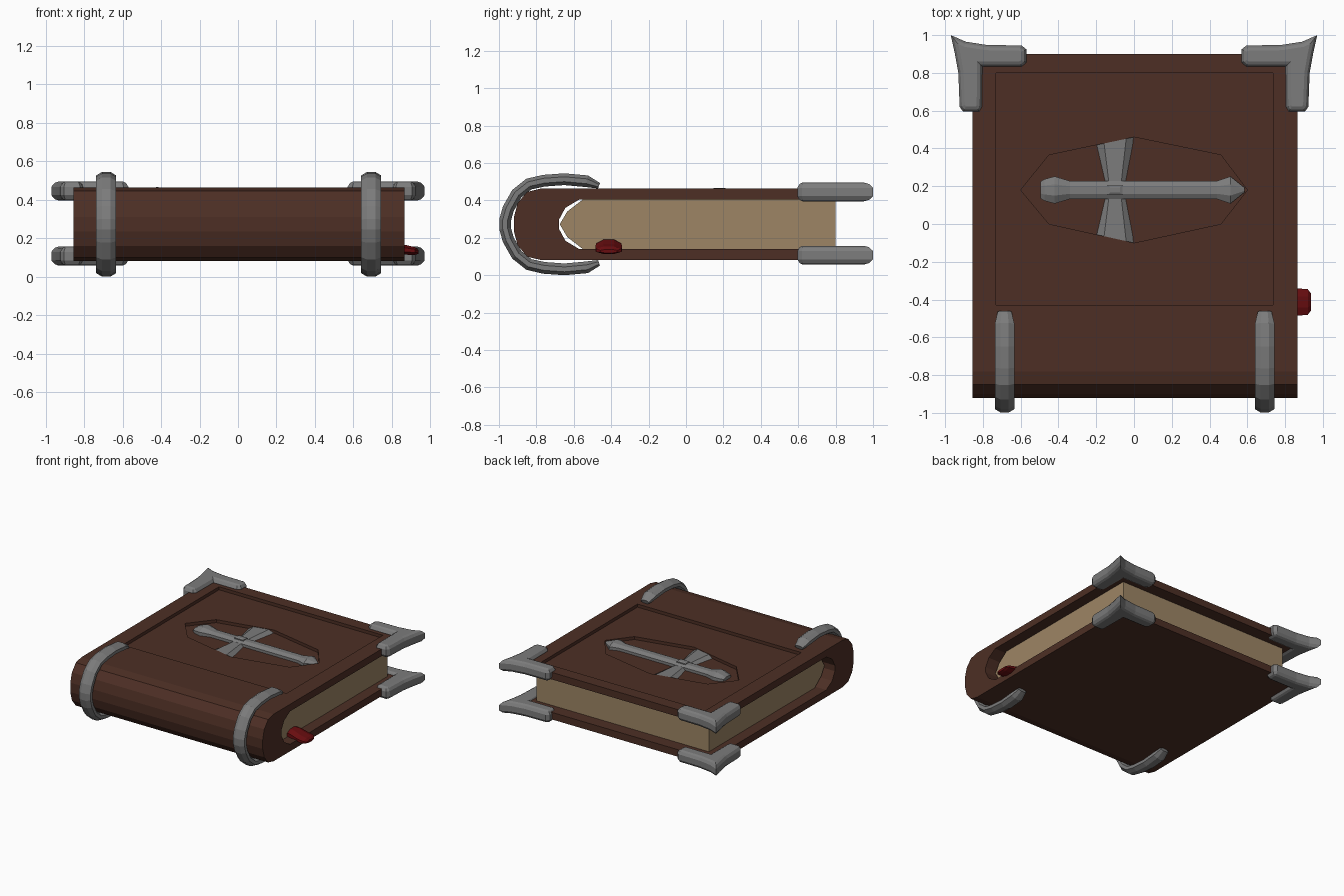
import bpy, bmesh, math
from mathutils import Vector

if "Cube" in bpy.data.objects:
    bpy.data.objects.remove(bpy.data.objects["Cube"])


def material(name, rgb):
    m = bpy.data.materials.new(name)
    m.diffuse_color = (*rgb, 1)
    m.use_nodes = True
    m.node_tree.nodes["Principled BSDF"].inputs["Base Color"].default_value = m.diffuse_color
    return m


LEATHER = material("brown leather", (0.074, 0.028, 0.018))
PAPER = material("old paper", (0.34, 0.235, 0.13))
METAL = material("grey metal", (0.20, 0.20, 0.20))
RED = material("red ribbon", (0.14, 0.004, 0.005))

MID_Z = 0.272  # height of the book's mirror plane


def loft(name, rings, mat):
    """Skin a row of equal-length point rings and cap both ends."""
    bm = bmesh.new()
    rows = [[bm.verts.new(p) for p in ring] for ring in rings]
    n = len(rows[0])
    for a, b in zip(rows, rows[1:]):
        for i in range(n):
            j = (i + 1) % n
            bm.faces.new((a[i], a[j], b[j], b[i]))
    bm.faces.new(rows[0])
    bm.faces.new(rows[-1])
    bmesh.ops.recalc_face_normals(bm, faces=bm.faces[:])
    me = bpy.data.meshes.new(name)
    bm.to_mesh(me)
    bm.free()
    me.materials.append(mat)
    ob = bpy.data.objects.new(name, me)
    bpy.context.collection.objects.link(ob)
    return ob


def prism_x(name, profile, x0, x1, mat):
    return loft(name, [[(x, y, z) for y, z in profile] for x in (x0, x1)], mat)


def prism_z(name, outline, z0, z1, mat):
    return loft(name, [[(x, y, z) for x, y in outline] for z in (z0, z1)], mat)


def mirrored(half):
    """Complete a (y, z) path by reflecting it below the middle plane."""
    return half + [(y, 2 * MID_Z - z) for y, z in reversed(half)]


def octagon():
    return [(math.cos(a), math.sin(a))
            for a in (math.pi / 8 + k * math.pi / 4 for k in range(8))]


def inset(outline, d):
    """Offset a clockwise outline inwards."""
    pts = [Vector(p) for p in outline]
    out = []
    for i, p in enumerate(pts):
        e1 = (p - pts[i - 1]).normalized()
        e2 = (pts[(i + 1) % len(pts)] - p).normalized()
        n1, n2 = Vector((e1.y, -e1.x)), Vector((e2.y, -e2.x))
        out.append(p + (n1 + n2) * (d / (1 + n1.dot(n2))))
    return out


def carve(ob, cutter):
    """Subtract the cutter from the object and remove it."""
    cutter.hide_render = True
    mod = ob.modifiers.new("carve", 'BOOLEAN')
    mod.operation = 'DIFFERENCE'
    mod.solver = 'EXACT'
    mod.object = cutter
    bpy.context.view_layer.objects.active = ob
    bpy.ops.object.modifier_apply(modifier=mod.name)
    bpy.data.objects.remove(cutter)


# Cover: boards and rounded spine in one wrapped profile
outer = mirrored([(0.9, 0.462), (-0.78, 0.462), (-0.85, 0.445),
                  (-0.90, 0.385), (-0.92, 0.31)])
inner = mirrored([(0.9, 0.405), (-0.57, 0.405), (-0.645, 0.36), (-0.68, 0.295)])
cover = prism_x("cover", outer + inner[::-1], -0.855, 0.865, LEATHER)

# Sunken front panel and the deeper elongated emblem field
panel = [(-0.73, -0.43), (0.735, -0.43), (0.735, 0.8), (-0.73, 0.8)]
field = [(-0.6, 0.18), (-0.45, 0.365), (0, 0.46), (0.46, 0.365),
         (0.6, 0.18), (0.46, 0), (0, -0.1), (-0.45, 0)]
carve(cover, prism_z("panel_cutter", panel, 0.437, 0.6, LEATHER))
carve(cover, prism_z("field_cutter", field, 0.413, 0.6, LEATHER))

# Page block with a blunt pointed back
pages = mirrored([(0.8, 0.4055), (-0.55, 0.4055), (-0.635, 0.34)])
pages.insert(3, (-0.675, MID_Z))
prism_x("pages", pages, -0.765, 0.775, PAPER)

# Spine bands: tapered tubes hugging the spine
half = [(-0.465, 0.478), (-0.53, 0.502), (-0.65, 0.513), (-0.76, 0.505),
        (-0.84, 0.487), (-0.905, 0.435), (-0.95, 0.355), (-0.967, 0.295)]
path = [Vector(p) for p in mirrored(half)]
for side, cx in (("left", -0.685), ("right", 0.692)):
    rings = []
    for i, p in enumerate(path):
        t = (path[min(i + 1, len(path) - 1)] - path[max(i - 1, 0)]).normalized()
        n = Vector((-t.y, t.x))
        s = 0.5 if i in (0, len(path) - 1) else 1
        sx = 0.7 if s < 1 else 1
        rings.append([(cx + 0.056 * sx * c, p.x + n.x * 0.034 * s * w,
                       p.y + n.y * 0.034 * s * w) for c, w in octagon()])
    loft("spine_band_" + side, rings, METAL)

# Corner guards: bevelled L shapes with a flared tip
guard = [(-0.97, 1.0), (-0.89, 0.965), (-0.78, 0.948), (-0.595, 0.945),
         (-0.57, 0.925), (-0.57, 0.855), (-0.595, 0.833), (-0.803, 0.833),
         (-0.805, 0.62), (-0.82, 0.595), (-0.905, 0.595), (-0.923, 0.62),
         (-0.93, 0.80), (-0.948, 0.90)]
layers = [(-0.05, 0.028), (-0.042, 0.012), (-0.022, 0), (0.022, 0),
          (0.042, 0.012), (0.05, 0.028)]
for side, sx in (("left", 1), ("right", -1)):
    for level, cz in (("upper", 0.445), ("lower", 0.107)):
        loft(f"corner_guard_{level}_{side}",
             [[(sx * p.x, p.y, cz + dz) for p in inset(guard, d)]
              for dz, d in layers], METAL)

# Emblem: long bar with flared ends (x, half width, half height)
bar = [(-0.495, 0.045, 0.015), (-0.475, 0.057, 0.025), (-0.42, 0.072, 0.042),
       (-0.34, 0.048, 0.026), (0.44, 0.048, 0.026), (0.51, 0.072, 0.034),
       (0.585, 0.012, 0.01)]
loft("emblem_bar", [[(x, 0.18 + w * c / 0.924, 0.424 + h * s / 0.924)
                     for c, s in octagon()] for x, w, h in bar], METAL)

# Emblem: two flared cross arms, ends following the field's edge
for name, flip in (("emblem_arm_back", 1), ("emblem_arm_front", -1)):
    rings = []
    for spread, at_end in ((1, False), (2.1, True)):
        ring = []
        for dx, z in ((-0.05, 0.409), (-0.028, 0.434), (0.028, 0.434), (0.05, 0.409)):
            x = -0.1 + dx * spread
            y = 0.282 + 0.211 * min(x, 0) if at_end else 0
            ring.append((x, 0.18 + flip * y, z))
        rings.append(ring)
    loft(name, rings, METAL)

# Emblem: small stepped centre block
loft("emblem_centre", [[(-0.1 + sx * a, 0.18 + sy * b, z)
                        for sx, sy in ((-1, -1), (1, -1), (1, 1), (-1, 1))]
                       for a, b, z in ((0.04, 0.026, 0.43), (0.04, 0.026, 0.455),
                                       (0.026, 0.014, 0.461))], METAL)

# Ribbon bookmark drooping out of the pages (x, z, half width, half height)
ribbon = [(0.70, 0.165, 0.06, 0.022), (0.80, 0.155, 0.068, 0.035),
          (0.865, 0.14, 0.072, 0.026), (0.92, 0.133, 0.068, 0.02),
          (0.937, 0.128, 0.045, 0.01)]
loft("ribbon_bookmark", [[(x, -0.413 + w * c / 0.924, z + h * s / 0.924)
                          for c, s in octagon()] for x, z, w, h in ribbon], RED)
